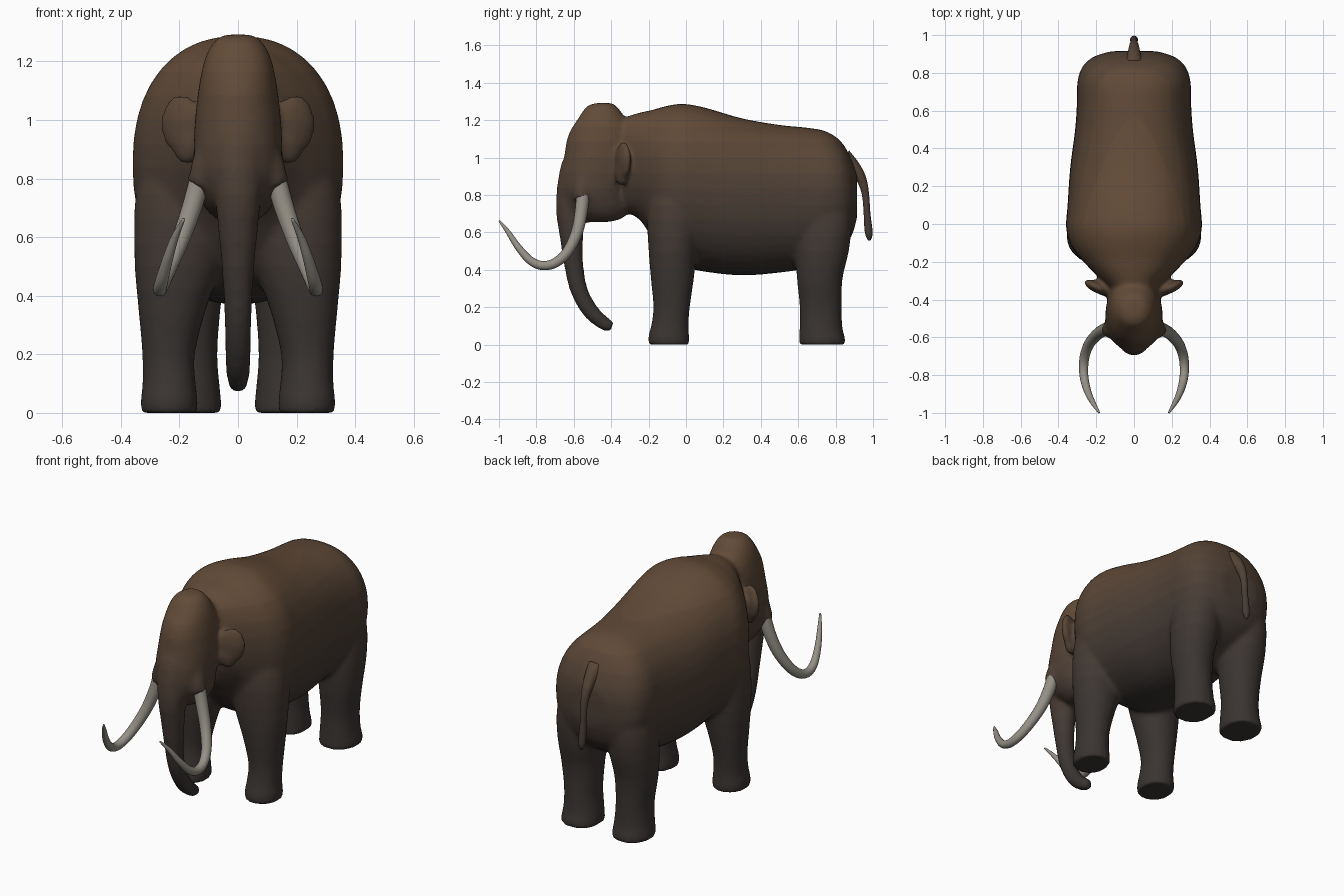
import bpy, bmesh, math
from mathutils import Vector, Matrix

if "Cube" in bpy.data.objects:
    bpy.data.objects.remove(bpy.data.objects["Cube"])

X, Y, Z = Vector((1, 0, 0)), Vector((0, 1, 0)), Vector((0, 0, 1))


def smooth_rows(rows, steps=4):
    """Catmull-Rom interpolation of rows of numbers."""
    out = []
    for i in range(len(rows) - 1):
        a, b = rows[max(i - 1, 0)], rows[i]
        c, d = rows[i + 1], rows[min(i + 2, len(rows) - 1)]
        for k in range(steps):
            t = k / steps
            out.append([0.5 * (2 * q + (r - p) * t + (2 * p - 5 * q + 4 * r - s) * t * t
                               + (3 * q - p - 3 * r + s) * t ** 3)
                        for p, q, r, s in zip(a, b, c, d)])
    return out + [list(rows[-1])]


def loft(bm, rings, n=2.0, seg=28):
    """rings: (centre, u axis, v axis, ru, rv) joined into a capped skin."""
    loops = []
    for c, u, v, ru, rv in rings:
        loop = []
        for k in range(seg):
            a = 2 * math.pi * k / seg
            ca, sa = math.cos(a), math.sin(a)
            loop.append(bm.verts.new(c + u * ru * math.copysign(abs(ca) ** (2 / n), ca)
                                     + v * rv * math.copysign(abs(sa) ** (2 / n), sa)))
        loops.append(loop)
    for a, b in zip(loops, loops[1:]):
        for k in range(seg):
            j = (k + 1) % seg
            bm.faces.new((a[k], a[j], b[j], b[k]))
    bm.faces.new(loops[0])
    bm.faces.new(loops[-1])


def tube(bm, rows, seg=20):
    """rows: x, y, z, radius along a path."""
    rows = smooth_rows(rows, 6)
    pts = [Vector(r[:3]) for r in rows]
    rings = []
    for i, p in enumerate(pts):
        t = (pts[min(i + 1, len(pts) - 1)] - pts[max(i - 1, 0)]).normalized()
        u = (X - t * X.dot(t)).normalized()
        rings.append((p, u, t.cross(u), rows[i][3], rows[i][3]))
    loft(bm, rings, seg=seg)


def column(bm, rows, side=1):
    """rows: z, x, y, rx, ry for upright shapes."""
    loft(bm, [(Vector((side * x, y, z)), X, Y, rx, ry)
              for z, x, y, rx, ry in smooth_rows(rows)], 2.1)


def make(name, bm):
    bmesh.ops.recalc_face_normals(bm, faces=bm.faces)
    me = bpy.data.meshes.new(name)
    bm.to_mesh(me)
    bm.free()
    for p in me.polygons:
        p.use_smooth = True
    ob = bpy.data.objects.new(name, me)
    bpy.context.collection.objects.link(ob)
    return ob


def material(name, col):
    m = bpy.data.materials.new(name)
    m.diffuse_color = (*col, 1)
    m.use_nodes = True
    m.node_tree.nodes["Principled BSDF"].inputs["Base Color"].default_value = m.diffuse_color
    return m


# hide colours, grey-brown low down to warm brown on the back
BANDS = 12
low, high = Vector((.042, .035, .032)), Vector((.125, .072, .04))
hide = [material(f"hide_{i}", low.lerp(high, (i / (BANDS - 1)) ** 1.6)) for i in range(BANDS)]
ivory = material("ivory", (.30, .28, .24))


def paint_hide(ob):
    for m in hide:
        ob.data.materials.append(m)
    for p in ob.data.polygons:
        p.use_smooth = True
        p.material_index = max(0, min(BANDS - 1, int((p.center.z - .25) / 1.0 * BANDS)))


body = bmesh.new()
# torso: y, bottom, top, half width
torso = [(-.33, .71, 1.215, .14), (-.25, .67, 1.24, .22), (-.18, .57, 1.255, .285),
         (-.11, .48, 1.275, .335), (-.02, .42, 1.288, .36), (.1, .39, 1.268, .352),
         (.3, .37, 1.21, .338), (.5, .385, 1.175, .312), (.65, .41, 1.16, .302),
         (.75, .46, 1.14, .3), (.83, .51, 1.085, .275), (.885, .58, .99, .215),
         (.915, .68, .9, .12)]
loft(body, [(Vector((0, y, (a + b) / 2)), X, Z, w, (b - a) / 2)
            for y, a, b, w in smooth_rows(torso)], 2.25, 40)

# head and jaw
column(body, [(1.292, 0, -.44, .04, .04), (1.275, 0, -.45, .075, .08), (1.22, 0, -.45, .11, .12),
              (1.12, 0, -.45, .133, .18), (1.0, 0, -.465, .147, .188), (.9, 0, -.485, .152, .187),
              (.8, 0, -.49, .15, .18), (.72, 0, -.47, .125, .16), (.675, 0, -.45, .09, .11),
              (.655, 0, -.48, .06, .06)])
# trunk
tube(body, [(0, -.57, .95, .1), (0, -.595, .84, .095), (0, -.618, .72, .078), (0, -.612, .58, .064),
            (0, -.603, .45, .053), (0, -.575, .3, .047), (0, -.515, .185, .044),
            (0, -.44, .115, .038), (0, -.395, .095, .03)])

front_leg = [(0, .235, -.092, .098, .11), (.05, .235, -.092, .097, .109), (.1, .235, -.087, .091, .1),
             (.2, .237, -.077, .09, .098), (.35, .225, -.073, .115, .115),
             (.5, .205, -.07, .148, .13), (.7, .182, -.06, .172, .15), (.85, .17, -.05, .16, .15)]
hind_leg = [(0, .168, .728, .113, .126), (.03, .168, .728, .112, .124), (.09, .167, .722, .105, .115),
            (.2, .17, .72, .1, .112), (.35, .175, .715, .115, .122), (.5, .17, .728, .13, .143),
            (.65, .165, .742, .13, .145), (.8, .15, .74, .12, .14)]
for s in (1, -1):
    column(body, front_leg, s)
    column(body, hind_leg, s)
    # tusk socket
    tube(body, [(s * .07, -.52, .95, .06), (s * .1, -.55, .85, .058), (s * .135, -.56, .77, .044)])
    # ear: a flattened flap swept slightly back
    for dx, dy, z, rx, rz in ((.195, -.335, .985, .076, .105), (.175, -.345, .92, .055, .075)):
        bmesh.ops.create_icosphere(body, subdivisions=3, radius=1, matrix=(
            Matrix.Translation((s * dx, dy, z)) @ Matrix.Rotation(s * math.radians(25), 4, 'Z')
            @ Matrix.Diagonal((rx, .03, rz, 1))))
ob = make("body", body)

# fuse the overlapping parts into one smooth skin
rm = ob.modifiers.new("fuse", 'REMESH')
rm.mode, rm.voxel_size = 'VOXEL', .013
sm = ob.modifiers.new("soften", 'SMOOTH')
sm.factor, sm.iterations = .5, 10
dg = bpy.context.evaluated_depsgraph_get()
skin = bpy.data.meshes.new_from_object(ob.evaluated_get(dg))
ob.modifiers.clear()
ob.data = skin
paint_hide(ob)

# tail
bm = bmesh.new()
tube(bm, [(0, .84, 1.0, .05), (0, .9, .945, .035), (0, .94, .88, .026), (0, .96, .8, .019),
          (0, .968, .7, .018), (0, .975, .62, .021), (0, .979, .58, .017), (0, .98, .557, .006)])
paint_hide(make("tail", bm))

# tusks
for s, name in ((1, "tusk_right"), (-1, "tusk_left")):
    bm = bmesh.new()
    tube(bm, [(s * x, y, z, r) for x, y, z, r in (
        (.125, -.55, .82, .036), (.155, -.56, .71, .034), (.195, -.585, .595, .031),
        (.237, -.635, .495, .028), (.261, -.7, .437, .026), (.267, -.77, .423, .024),
        (.26, -.835, .452, .022), (.24, -.9, .525, .018), (.215, -.95, .6, .013),
        (.185, -.998, .662, .005))])
    make(name, bm).data.materials.append(ivory)
